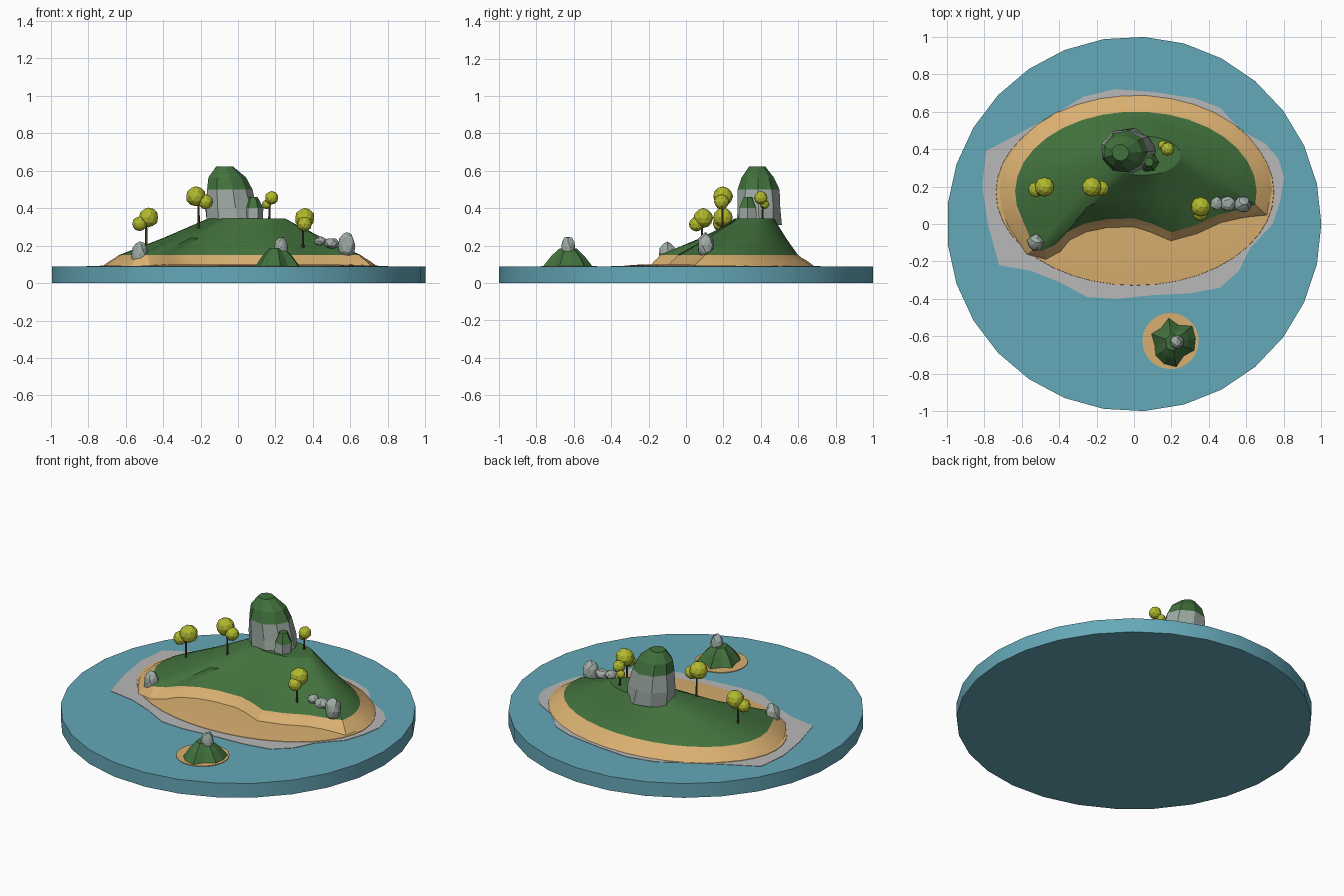
import bpy, bmesh, math, random
from mathutils import Vector

if "Cube" in bpy.data.objects:
    bpy.data.objects.remove(bpy.data.objects["Cube"])

random.seed(4)


def material(name, r, g, b):
    m = bpy.data.materials.new(name)
    lin = [((c / 255 + 0.055) / 1.055) ** 2.4 for c in (r, g, b)]
    m.diffuse_color = (*lin, 1)
    m.use_nodes = True
    m.node_tree.nodes["Principled BSDF"].inputs["Base Color"].default_value = m.diffuse_color
    return m


SEA = material("sea blue", 101, 168, 184)
FOAM = material("foam grey", 184, 184, 186)
SAND = material("sand", 217, 175, 112)
GRASS = material("grass green", 66, 113, 61)
ROCK = material("rock grey", 160, 172, 165)
LEAF = material("leaf yellow", 177, 185, 46)
BARK = material("bark brown", 88, 74, 56)


def finish(name, bm, mats, smooth=False):
    bmesh.ops.recalc_face_normals(bm, faces=bm.faces)
    me = bpy.data.meshes.new(name)
    bm.to_mesh(me)
    bm.free()
    ob = bpy.data.objects.new(name, me)
    bpy.context.collection.objects.link(ob)
    for m in mats:
        me.materials.append(m)
    if smooth:
        bpy.ops.object.select_all(action='DESELECT')
        ob.select_set(True)
        bpy.context.view_layer.objects.active = ob
        bpy.ops.object.shade_smooth_by_angle(angle=math.radians(25))
    return ob


def loft(name, rings, mats, bands=None, smooth=False, rule=None):
    """Skin closed rings from bottom to top, capped; bands = material index per band."""
    bm = bmesh.new()
    vs = [[bm.verts.new(p) for p in r] for r in rings]
    n = len(rings[0])
    for b in range(len(vs) - 1):
        for i in range(n):
            j = (i + 1) % n
            f = bm.faces.new((vs[b][i], vs[b][j], vs[b + 1][j], vs[b + 1][i]))
            f.material_index = bands[b] if bands else 0
    bm.faces.new(vs[0][::-1])
    f = bm.faces.new(vs[-1])
    f.material_index = bands[-1] if bands else 0
    if rule:
        bmesh.ops.recalc_face_normals(bm, faces=bm.faces)
        for f in bm.faces:
            f.material_index = rule(f)
    return finish(name, bm, mats, smooth)


def ellipse(cx, cy, rx, ry, z, n, jitter=0.0):
    out = []
    for i in range(n):
        a = 2 * math.pi * i / n
        k = 1 + random.uniform(-jitter, jitter)
        out.append((cx + rx * k * math.cos(a), cy + ry * k * math.sin(a), z))
    return out


def blob(name, loc, size, mat, sub=2, jitter=0.0):
    bm = bmesh.new()
    bmesh.ops.create_icosphere(bm, subdivisions=sub, radius=1)
    for v in bm.verts:
        v.co *= 1 + random.uniform(-jitter, jitter)
        v.co = Vector(loc) + Vector([c * s for c, s in zip(v.co, size)])
    return finish(name, bm, [mat])


# Sea disc
loft("sea", [ellipse(0, 0, 1, 1, z, 29) for z in (0, 0.088)], [SEA], smooth=True)

# Wavy foam patch around the island
foam = [(.80, .25), (.78, .12), (.74, 0), (.62, -.13), (.56, -.25), (.46, -.34), (.3, -.37),
        (.1, -.38), (-.1, -.4), (-.25, -.39), (-.4, -.31), (-.55, -.25), (-.72, -.22),
        (-.78, 0), (-.81, .2), (-.79, .39), (-.6, .49), (-.4, .6), (-.27, .68), (-.1, .72),
        (.1, .705), (.33, .67), (.46, .62), (.57, .5), (.7, .43), (.77, .35)][::-1]
loft("foam", [[(x, y, z) for x, y in foam] for z in (0.085, 0.0905)], [FOAM])

# Low beach
loft("beach", [ellipse(0.005, 0.17, .745 * s, .5 * s, z, 40)
               for s, z in ((1, .086), (.995, .093), (.8, .1))], [SAND], smooth=True)

# Crescent hill: outer arc then inner bay, each point paired with a plateau angle
N = 21
outline, phi = [], []
for k in range(N):
    a = math.radians(-9 + 209 * k / (N - 1))
    outline.append(Vector((0.01 + .645 * math.cos(a), .17 + .43 * math.sin(a))))
    phi.append(a)
bay = [(-.53, -.13), (-.48, -.14), (-.42, -.11), (-.37, -.05), (-.27, 0), (-.15, .025), (0, .03),
       (.1, 0), (.2, -.045), (.32, -.01), (.45, .05), (.56, .075)]
for k, p in enumerate(bay):
    outline.append(Vector(p))
    phi.append(math.radians(205 + 140 * k / (len(bay) - 1)))


def offset(outer, inner, z):
    pts, n = [], len(outline)
    for i, p in enumerate(outline):
        d = outline[(i + 1) % n] - outline[i - 1]
        q = p + Vector((d.y, -d.x)).normalized() * (outer if i < N else inner)
        pts.append((q.x, q.y, z))
    return pts


plateau = [(.045 + .205 * math.cos(a), .365 + .105 * math.sin(a), .345) for a in phi]
edge = offset(0, 0, .15)
mid = [tuple(Vector(e).lerp(Vector(t), .5) - Vector((0, 0, .006))) for e, t in zip(edge, plateau)]
loft("hill", [offset(.09, .055, .088), offset(.05, .03, .118), offset(.02, .01, .135), edge,
              mid, plateau], [SAND, GRASS], [0, 0, 0, 1, 1], smooth=True)

# Summit boulder with a mossy cap
summit = [(.145, .12, .31), (.142, .12, .40), (.125, .112, .50), (.1, .09, .565), (.045, .045, .622)]
loft("summit_rock",
     [ellipse(-.025 - .012 * i, .39 - .002 * i, rx, ry, z, 9, .05)
      for i, (rx, ry, z) in enumerate(summit)], [ROCK, GRASS],
     rule=lambda f: int(f.calc_center_median().z > .53))
loft("summit_side_rock",
     [ellipse(.08, .33, r, r, z, 6, .08) for r, z in ((.055, .32), (.053, .40), (.025, .46))],
     [ROCK, GRASS], rule=lambda f: int(f.calc_center_median().z > .41))

# Loose rocks: position and half sizes
rocks = [((-.525, -.1, .155), (.045, .045, .065)), ((.44, .11, .225), (.032, .035, .025)),
         ((.50, .11, .212), (.042, .04, .028)), ((.58, .105, .2), (.045, .045, .068)),
         ((.23, -.63, .19), (.035, .038, .058))]
for i, (loc, size) in enumerate(rocks):
    blob(f"rock_{i + 1}", loc, size, ROCK, 2, .09)

# Trees: trunk base and top, then crowns (x, y, z, radius)
trees = [((-.49, .19, .20), .33, [(-.478, .198, .35, .053), (-.525, .183, .317, .04)]),
         ((-.21, .195, .26), .43, [(-.225, .198, .463, .053), (-.173, .19, .434, .04)]),
         ((.347, .085, .18), .33, [(.356, .092, .347, .053), (.355, .055, .315, .04)]),
         ((.168, .41, .33), .43, [(.18, .4, .455, .036), (.153, .42, .42, .025)])]
for i, ((x, y, z), top, crowns) in enumerate(trees):
    loft(f"trunk_{i + 1}", [ellipse(x, y, r, r, h, 6) for r, h in ((.007, z), (.005, top))], [BARK])
    for j, (cx, cy, cz, r) in enumerate(crowns):
        blob(f"crown_{i + 1}_{j + 1}", (cx, cy, cz), (r, r, r), LEAF, 2, .03)

# Islet: round sand patch and a star-shaped grass mound
loft("islet_sand", [ellipse(.195, -.625, .15, .15, z, 28) for z in (.085, .092)], [SAND])
star = [.13, .142, .10, .135, .10, .125, .10, .12, .13, .14, .10, .13]


def mound(scale, z):
    return [(.205 + r * scale * math.cos(a), -.63 + r * scale * math.sin(a), z)
            for r, a in ((r, 2 * math.pi * (k + .3) / len(star)) for k, r in enumerate(star))]


loft("islet_mound", [mound(.98, .088), mound(.65, .145), mound(.33, .185)], [GRASS])
